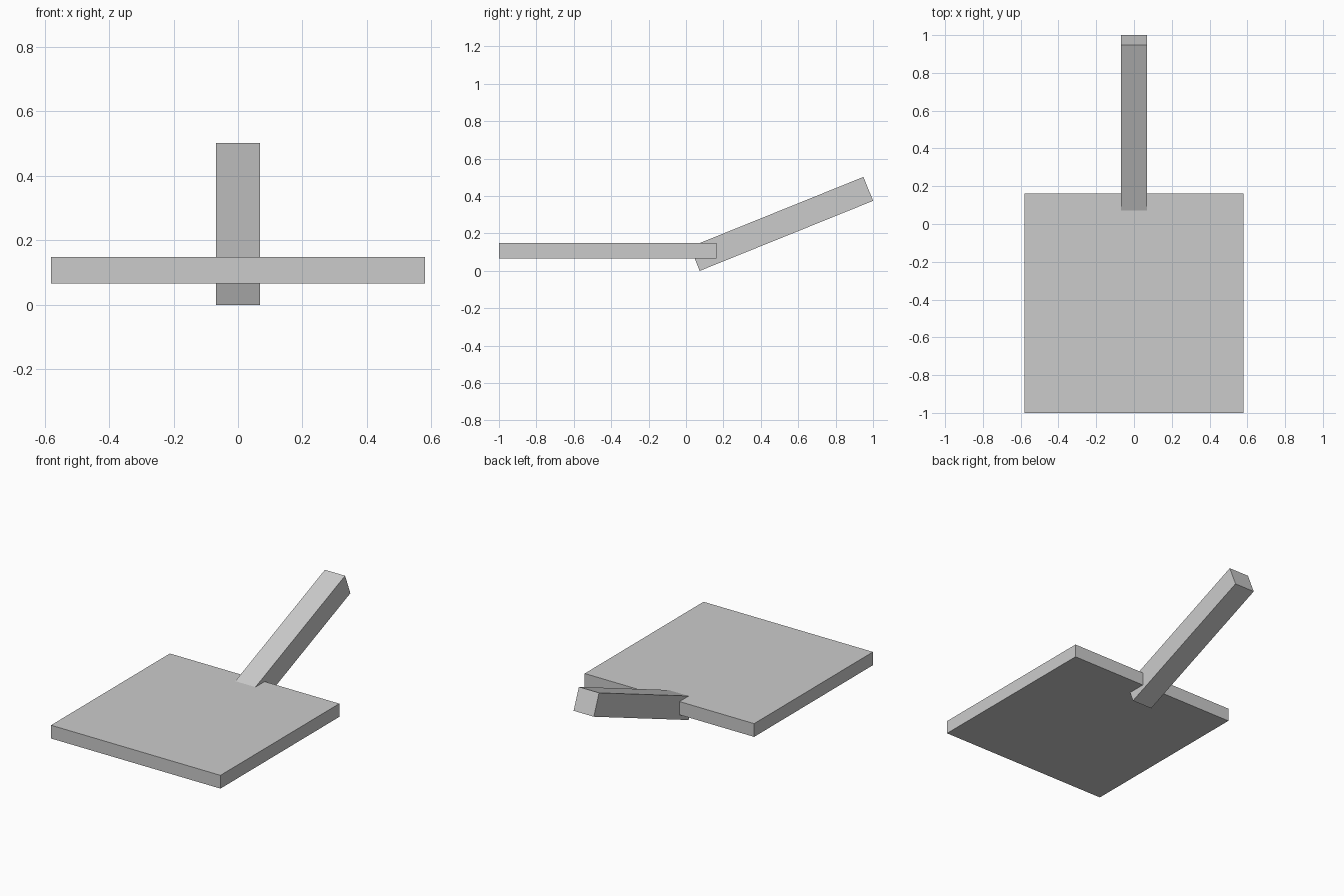
import bpy
from math import radians

cube = bpy.data.objects.get("Cube")
if cube:
    bpy.data.objects.remove(cube, do_unlink=True)

# Single plain grey
grey = bpy.data.materials.new("light_grey")
grey.use_nodes = True
colour = (0.6, 0.6, 0.6, 1.0)
grey.diffuse_color = colour
grey.node_tree.nodes["Principled BSDF"].inputs["Base Color"].default_value = colour


def block(name, centre, size, tilt=0.0):
    """Sharp-edged box, tilted about x by the given degrees."""
    bpy.ops.mesh.primitive_cube_add(size=1, location=centre)
    obj = bpy.context.object
    obj.name = obj.data.name = name
    obj.scale = size
    bpy.ops.object.transform_apply(location=False, rotation=False, scale=True)
    obj.rotation_euler.x = radians(tilt)
    obj.data.materials.append(grey)
    return obj


# Flat square blade
block("blade", (0, -0.419, 0.107), (1.16, 1.162, 0.082))

# Square bar handle rising from the back edge and passing through the blade
block("handle", (0, 0.511, 0.251), (0.138, 1.0, 0.138), tilt=22)
